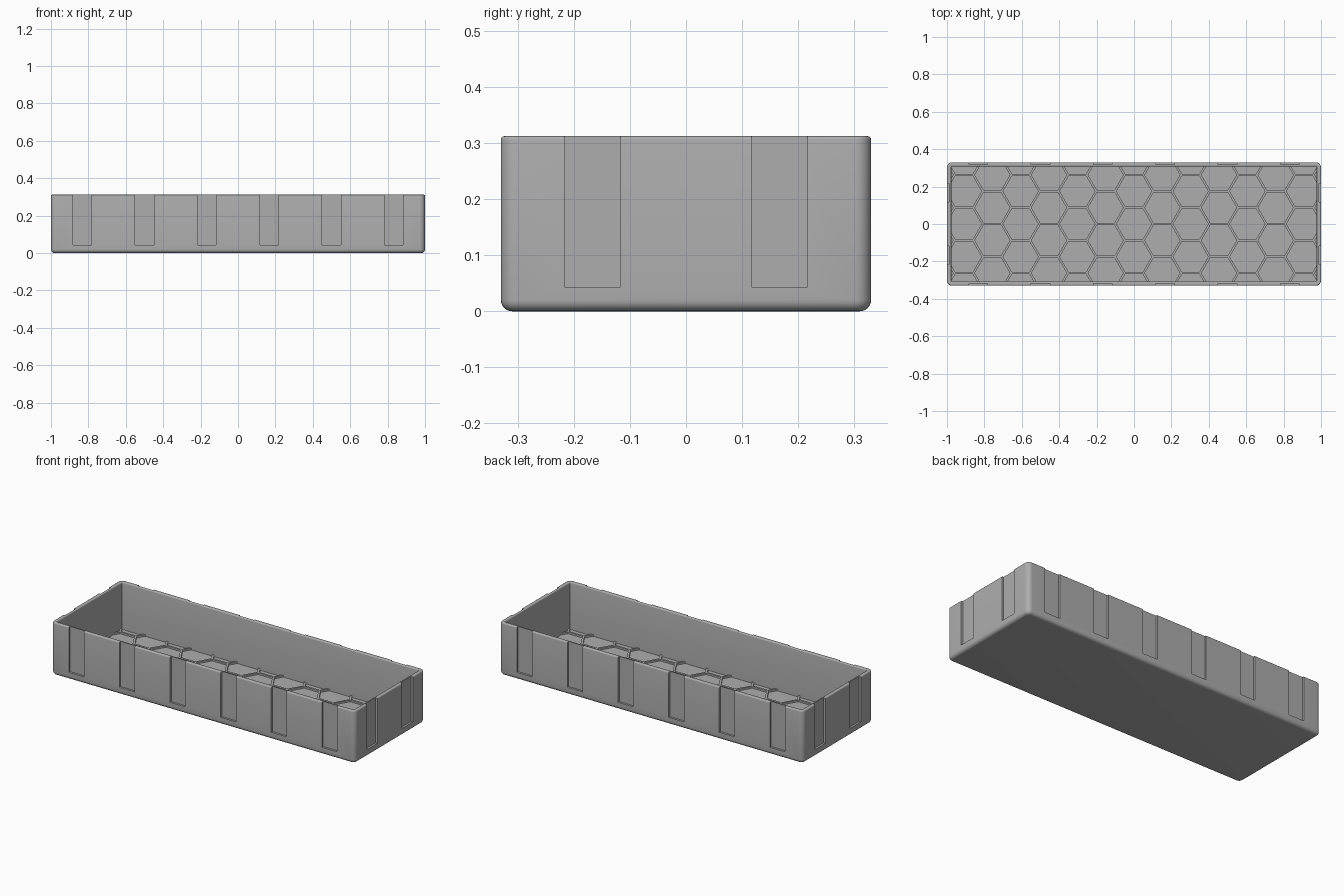
import bpy, bmesh, math
from mathutils import Vector

if "Cube" in bpy.data.objects:
    bpy.data.objects.remove(bpy.data.objects["Cube"], do_unlink=True)

HX, HY, H = 1.0, 0.33, 0.312      # half length, half width, height
WALL, FLOOR, CORNER = 0.023, 0.03, 0.028

grey = bpy.data.materials.new("plain grey")
grey.use_nodes = True
colour = (0.42, 0.42, 0.42, 1)
grey.diffuse_color = colour
grey.node_tree.nodes["Principled BSDF"].inputs["Base Color"].default_value = colour


def make_object(name, bm):
    bmesh.ops.recalc_face_normals(bm, faces=bm.faces)
    mesh = bpy.data.meshes.new(name)
    bm.to_mesh(mesh)
    bm.free()
    mesh.materials.append(grey)
    obj = bpy.data.objects.new(name, mesh)
    bpy.context.collection.objects.link(obj)
    return obj


def arc(ci, cz, r, start, end, steps):
    """Points (inset, z) along an arc of the wall section."""
    angles = [math.radians(start + (end - start) * i / steps) for i in range(steps + 1)]
    return [(ci + r * math.cos(a), cz + r * math.sin(a)) for a in angles]


def rounded_loop(bm, inset, z):
    """One rounded rectangle of vertices at a given inset."""
    r = max(CORNER - inset, 0.004)
    verts = []
    for k, (sx, sy) in enumerate([(1, 1), (-1, 1), (-1, -1), (1, -1)]):
        for i in range(9):
            a = math.radians(90 * k + 90 * i / 8)
            verts.append(bm.verts.new((sx * (HX - inset - r) + r * math.cos(a),
                                       sy * (HY - inset - r) + r * math.sin(a), z)))
    return verts


# Tray: sweep the wall section round the rounded rectangle
section = arc(0.02, 0.02, 0.02, 270, 180, 6)
section += arc(0.006, H - 0.006, 0.006, 180, 90, 4)
section += arc(WALL - 0.006, H - 0.006, 0.006, 90, 0, 4)
section.append((WALL, FLOOR))
bm = bmesh.new()
loops = [rounded_loop(bm, i, z) for i, z in section]
for low, high in zip(loops, loops[1:]):
    for i in range(len(low)):
        j = (i + 1) % len(low)
        bm.faces.new((low[i], low[j], high[j], high[i]))
bm.faces.new(loops[0])
bm.faces.new(loops[-1])
tray = make_object("tray", bm)

# Upright slots, open at the top, round the outside
SLOT_W, SLOT_D, SLOT_Z = 0.1, 0.012, 0.043
bm = bmesh.new()


def add_slot(x, y, sx, sy):
    box = bmesh.ops.create_cube(bm, size=1)["verts"]
    bmesh.ops.scale(bm, vec=(sx, sy, 0.4), verts=box)
    bmesh.ops.translate(bm, vec=(x, y, SLOT_Z + 0.2), verts=box)


for side in (-1, 1):
    for i in range(6):
        add_slot((i - 2.5) / 3, side * HY, SLOT_W, 2 * SLOT_D)
    for end in (-1, 1):
        add_slot(end * HX, side / 6, 2 * SLOT_D, SLOT_W)
cutter = make_object("slot_cutter", bm)
cutter.hide_render = True
mod = tray.modifiers.new("slots", "BOOLEAN")
mod.operation, mod.solver, mod.object = "DIFFERENCE", "EXACT", cutter
bpy.context.view_layer.objects.active = tray
tray.select_set(True)
bpy.ops.object.modifier_apply(modifier=mod.name)
bpy.data.objects.remove(cutter, do_unlink=True)
bpy.ops.object.shade_smooth_by_angle(angle=math.radians(35))

# Honeycomb ribs on the floor
R, RIB, RIB_H = 0.101, 0.014, 0.01
apothem = R * math.sqrt(3) / 2
bm = bmesh.new()
for col in range(-7, 8):
    for row in range(-3, 4):
        cx, cy = col * 1.5 * R, (2 * row + col % 2) * apothem
        bm.faces.new([bm.verts.new((cx + R * math.cos(k * math.pi / 3),
                                    cy + R * math.sin(k * math.pi / 3), FLOOR - 0.001))
                      for k in range(6)])
bmesh.ops.remove_doubles(bm, verts=bm.verts, dist=0.001)
cells = list(bm.faces)
bmesh.ops.inset_individual(bm, faces=cells, thickness=RIB / 2)
bmesh.ops.delete(bm, geom=cells, context="FACES")
for normal, reach in (((1, 0, 0), HX), ((-1, 0, 0), HX), ((0, 1, 0), HY), ((0, -1, 0), HY)):
    n = Vector(normal)
    bmesh.ops.bisect_plane(bm, geom=bm.verts[:] + bm.edges[:] + bm.faces[:],
                           plane_co=n * (reach - WALL + 0.002), plane_no=n, clear_outer=True)
raised = bmesh.ops.extrude_face_region(bm, geom=bm.faces[:])["geom"]
bmesh.ops.translate(bm, vec=(0, 0, RIB_H + 0.001),
                    verts=[g for g in raised if isinstance(g, bmesh.types.BMVert)])
make_object("floor_ribs", bm)
